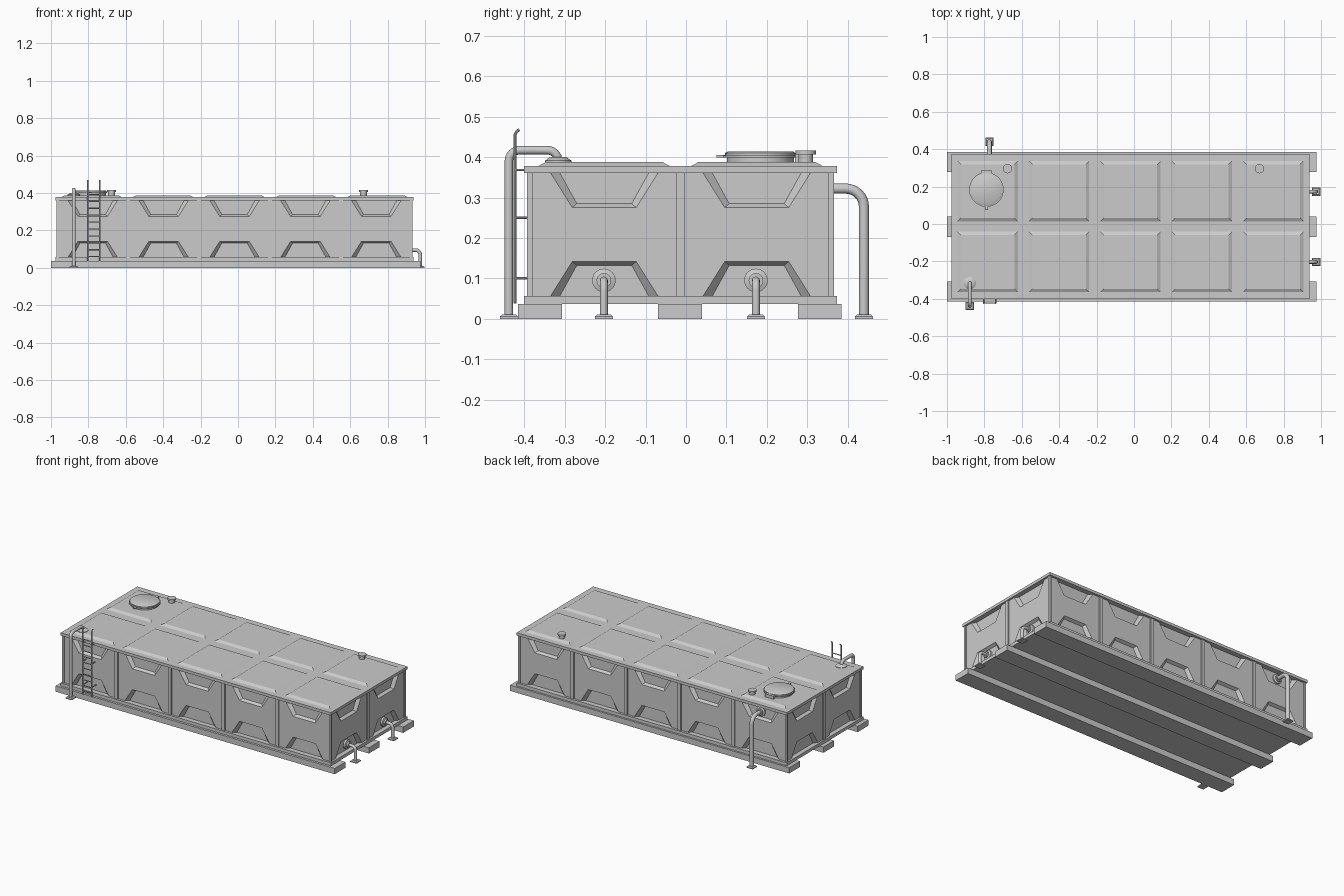
import bpy, bmesh
from math import pi, sin, cos, radians
from mathutils import Vector, Matrix

if "Cube" in bpy.data.objects:
    bpy.data.objects.remove(bpy.data.objects["Cube"])

CX, CY = -0.0187, -0.0136          # tank centre
WX, WY = 0.944, 0.373              # wall half sizes
FX, FY = 0.956, 0.387              # flange half sizes
PX, PY = 0.379, 0.377              # panel pitch


def finish(name, bm, smooth=False):
    bmesh.ops.recalc_face_normals(bm, faces=bm.faces)
    me = bpy.data.meshes.new(name)
    bm.to_mesh(me)
    bm.free()
    ob = bpy.data.objects.new(name, me)
    bpy.context.collection.objects.link(ob)
    if smooth:
        select(ob)
        bpy.ops.object.shade_smooth_by_angle(angle=radians(35))
    return ob


def select(ob):
    bpy.ops.object.select_all(action='DESELECT')
    ob.select_set(True)
    bpy.context.view_layer.objects.active = ob


def loft(bm, rings):
    """Closed solid from rings of points."""
    vs = [[bm.verts.new(p) for p in r] for r in rings]
    for a, b in zip(vs, vs[1:]):
        n = len(a)
        for i in range(n):
            bm.faces.new((a[i], a[(i + 1) % n], b[(i + 1) % n], b[i]))
    bm.faces.new(vs[0][::-1])
    bm.faces.new(vs[-1])


def rect(cx, cy, hx, hy, z):
    return [(cx + sx * hx, cy + sy * hy, z) for sx, sy in ((-1, -1), (1, -1), (1, 1), (-1, 1))]


def box(bm, cx, cy, hx, hy, z0, z1, inset=0):
    loft(bm, [rect(cx, cy, hx, hy, z0), rect(cx, cy, hx - inset, hy - inset, z1)])


def lathe(name, profile, origin, axis=(0, 0, 1), n=32):
    """Turned part: (radius, height) profile along an axis."""
    m = Matrix.Translation(origin) @ Vector((0, 0, 1)).rotation_difference(Vector(axis)).to_matrix().to_4x4()
    bm = bmesh.new()
    loft(bm, [[m @ Vector((r * cos(2 * pi * i / n), r * sin(2 * pi * i / n), h)) for i in range(n)]
              for r, h in profile])
    return finish(name, bm, True)


def pipe(name, pts, radius, bend=0.0, res=4):
    """Round tube along points with filleted corners."""
    pts = [Vector(p) for p in pts]
    path = [pts[0]]
    for a, p, b in zip(pts, pts[1:], pts[2:]):
        da, db = (a - p).normalized(), (b - p).normalized()
        c = p + (da + db) * bend
        path += [c - db * bend * cos(t) - da * bend * sin(t)
                 for t in [pi / 2 * i / 8 for i in range(9)]]
    path.append(pts[-1])
    cu = bpy.data.curves.new(name, 'CURVE')
    cu.dimensions = '3D'
    cu.bevel_depth, cu.bevel_resolution, cu.use_fill_caps = radius, res, True
    sp = cu.splines.new('POLY')
    sp.points.add(len(path) - 1)
    for q, p in zip(sp.points, path):
        q.co = (*p, 1)
    ob = bpy.data.objects.new(name, cu)
    bpy.context.collection.objects.link(ob)
    select(ob)
    bpy.ops.object.convert(target='MESH')
    bpy.ops.object.shade_smooth_by_angle(angle=radians(40))


def foot(name, x, y):
    bm = bmesh.new()
    loft(bm, [rect(x, y, .022, .022, 0), rect(x, y, .022, .022, .006), rect(x, y, .016, .016, .011)])
    finish(name, bm)


# support beams
for name, y in (("front_beam", -.361), ("middle_beam", -.015), ("back_beam", .331)):
    bm = bmesh.new()
    box(bm, -.0125, y, .9875, .054, 0, .037)
    finish(name, bm)

# tank body, rims and roof panels
bm = bmesh.new()
box(bm, CX, CY, WX, WY, .042, .37)
body = finish("tank_body", bm)
for name, z0, z1 in (("bottom_rim", .037, .057), ("top_rim", .36, .378)):
    bm = bmesh.new()
    box(bm, CX, CY, FX, FY, z0, z1)
    finish(name, bm)
bm = bmesh.new()
for i in range(5):
    for j in (-.5, .5):
        box(bm, CX + (i - 2) * .382, CY + j * .378, .163, .164, .377, .388, .02)
finish("roof_panels", bm)

# wall recesses (cutter) and vertical ribs on all four sides
DEPTH = .018
cut, ribs = bmesh.new(), bmesh.new()
for k, (half, pitch, count) in enumerate(((WY, PX, 5), (WX, PY, 2)) * 2):
    rot = Matrix.Translation((CX, CY, 0)) @ Matrix.Rotation(k * pi / 2, 4, 'Z')

    def wall(u, d, z):
        return rot @ Vector((u, d - half, z))

    for i in range(count):
        u = (i - (count - 1) / 2) * pitch
        for edge, s in ((.361, -1), (.056, 1)):
            def trap(w0, w1, h, d):
                return [wall(u + a, d, edge + s * b) for a, b in ((-w0, 0), (w0, 0), (w1, h), (-w1, h))]
            loft(cut, [trap(.133, .079, .086, -.02), trap(.133, .079, .086, 0),
                       trap(.110, .068, .076, DEPTH)])
        if i:
            r = u - pitch / 2
            loft(ribs, [[wall(r + a, d, z) for a, d in ((-.011, -.007), (.011, -.007), (.011, .004), (-.011, .004))]
                        for z in (.05, .365)])
for sx in (-1, 1):
    for sy in (-1, 1):
        box(ribs, CX + sx * WX, CY + sy * WY, .007, .007, .05, .365)
finish("wall_ribs", ribs)
cutter = finish("recess_cutter", cut)
cutter.hide_render = True
cutter.hide_set(True)
mod = body.modifiers.new("recesses", 'BOOLEAN')
mod.operation, mod.solver, mod.object = 'DIFFERENCE', 'EXACT', cutter
select(body)
bpy.ops.object.modifier_apply(modifier=mod.name)
bpy.data.objects.remove(cutter)

# manhole with lid, hinge and latch
MX, MY = -.789, .184
lathe("manhole", [(.083, .385), (.083, .399), (.092, .399), (.092, .404), (.087, .404),
                  (.087, .410), (.08, .414)], (MX, MY, 0), n=48)
bm = bmesh.new()
box(bm, MX, MY + .094, .03, .008, .388, .408)
box(bm, MX, MY - .097, .008, .011, .399, .405)
finish("manhole_hinge_and_latch", bm)

# roof vents
for name, x in (("left_vent", -.676), ("right_vent", .671)):
    lathe(name, [(.018, .385), (.018, .406), (.025, .406), (.025, .416)], (x, .296, 0))

# overflow pipe over the front edge
pipe("roof_pipe", [(-.878, -.438, .005), (-.878, -.438, .417), (-.878, -.316, .417), (-.878, -.316, .388)],
     .0105, .027)
lathe("roof_pipe_collar", [(.033, .386), (.033, .391), (.02, .4), (.0105, .4)], (-.878, -.316, 0))
foot("roof_pipe_foot", -.878, -.438)

# back pipe
yb = CY + WY - DEPTH
pipe("back_pipe", [(-.773, yb, .322), (-.773, .44, .322), (-.773, .44, .005)], .0125, .045)
lathe("back_pipe_collar", [(.03, -.002), (.03, .008), (.02, .012), (.02, .02)], (-.773, yb, .322), (0, 1, 0))
foot("back_pipe_foot", -.773, .44)

# two drain pipes on the right end
xr = CX + WX - DEPTH
for name, y in (("front_drain", -.203), ("back_drain", .173)):
    pipe(name, [(xr, y, .095), (.974, y, .095), (.974, y, .005)], .0098, .025)
    lathe(name + "_collar", [(.029, -.002), (.029, .012), (.018, .016), (.018, .026)], (xr, y, .095), (1, 0, 0))
    foot(name + "_foot", .974, y)

# ladder
LY = -.423
for side, x in (("left", -.803), ("right", -.739)):
    pipe(side + "_ladder_rail", [(x, LY, .038), (x, LY, .455), (x, LY + .004, .463), (x, LY + .011, .468)],
         .0038, 0.0, 2)
    for i, z in enumerate((.10, .25, .368)):
        pipe(f"{side}_ladder_bracket_{i}", [(x, LY, z), (x, -.38, z)], .003, 0, 2)
for i in range(10):
    z = .06 + i * .037
    pipe(f"ladder_rung_{i}", [(-.803, LY, z), (-.739, LY, z)], .0032, 0, 2)
